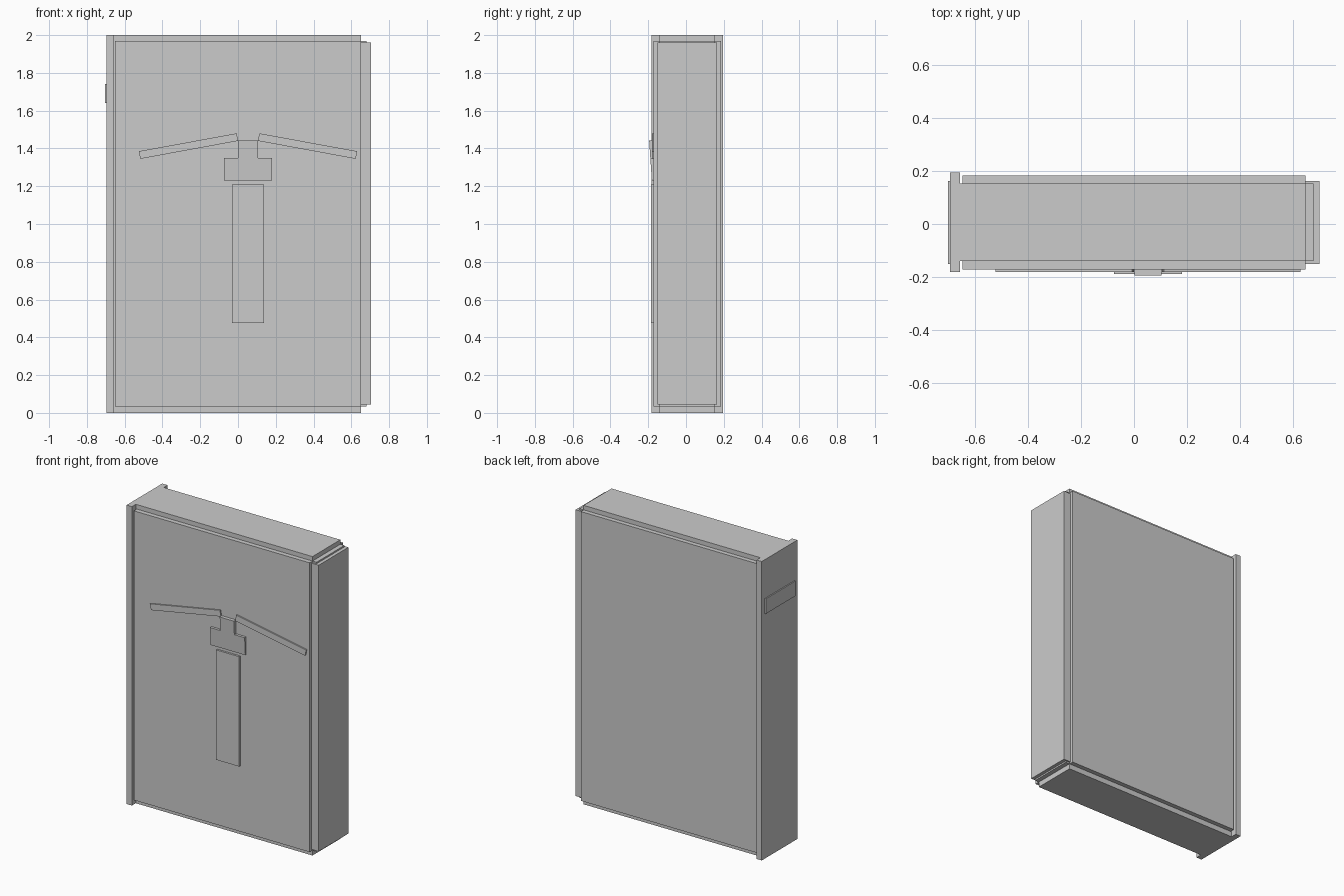
import bpy
import bmesh

cube = bpy.data.objects.get("Cube")
if cube:
    bpy.data.objects.remove(cube, do_unlink=True)

grey = bpy.data.materials.new("light grey")
grey.use_nodes = True
grey.diffuse_color = (0.6, 0.6, 0.6, 1)
grey.node_tree.nodes["Principled BSDF"].inputs["Base Color"].default_value = (0.6, 0.6, 0.6, 1)


def plate(name, outline, front, back, lean=0.0):
    """Extrude an x-z outline from front to back; lean tips its front forward with height."""
    bm = bmesh.new()
    base = min(z for x, z in outline)
    near = [bm.verts.new((x, front - lean * (z - base), z)) for x, z in outline]
    far = [bm.verts.new((x, back, z)) for x, z in outline]
    bm.faces.new(near)
    bm.faces.new(far[::-1])
    for i in range(len(near)):
        j = (i + 1) % len(near)
        bm.faces.new((near[i], far[i], far[j], near[j]))
    bmesh.ops.recalc_face_normals(bm, faces=bm.faces)
    mesh = bpy.data.meshes.new(name)
    bm.to_mesh(mesh)
    bm.free()
    mesh.materials.append(grey)
    obj = bpy.data.objects.new(name, mesh)
    bpy.context.collection.objects.link(obj)
    return obj


def box(name, x, y, z):
    return plate(name, [(x[0], z[0]), (x[1], z[0]), (x[1], z[1]), (x[0], z[1])], *y)


# Layered body: each slab stands proud on a different pair of sides
box("tall_core", (-0.658, 0.65), (-0.141, 0.154), (0, 2))
box("side_core", (-0.658, 0.68), (-0.141, 0.154), (0.035, 1.97))
box("front_back_slab", (-0.65, 0.65), (-0.172, 0.184), (0.035, 1.97))
box("left_side_panel", (0.65, 0.703), (-0.152, 0.163), (0.045, 1.96))

# Overhanging board and its label plate
box("right_side_board", (-0.697, -0.658), (-0.182, 0.195), (0, 2))
box("label_plate", (-0.705, -0.69), (-0.152, 0.163), (1.64, 1.74))

# Raised ornament on the front
middle = 0.053
box("ornament_shaft", (-0.032, 0.138), (-0.185, -0.165), (0.475, 1.21))

half = [(0.128, 1.23), (0.128, 1.35), (0.052, 1.35), (0.052, 1.443)]
head = [(middle + x, z) for x, z in half] + [(middle - x, z) for x, z in half[::-1]]
plate("ornament_head", head, -0.181, -0.165, lean=0.066)

arm = [(0.06, 1.48), (0.578, 1.385), (0.57, 1.345), (0.053, 1.44)]
for side, sign in (("left", 1), ("right", -1)):
    plate(side + "_ornament_arm", [(middle + sign * x, z) for x, z in arm], -0.181, -0.165)
